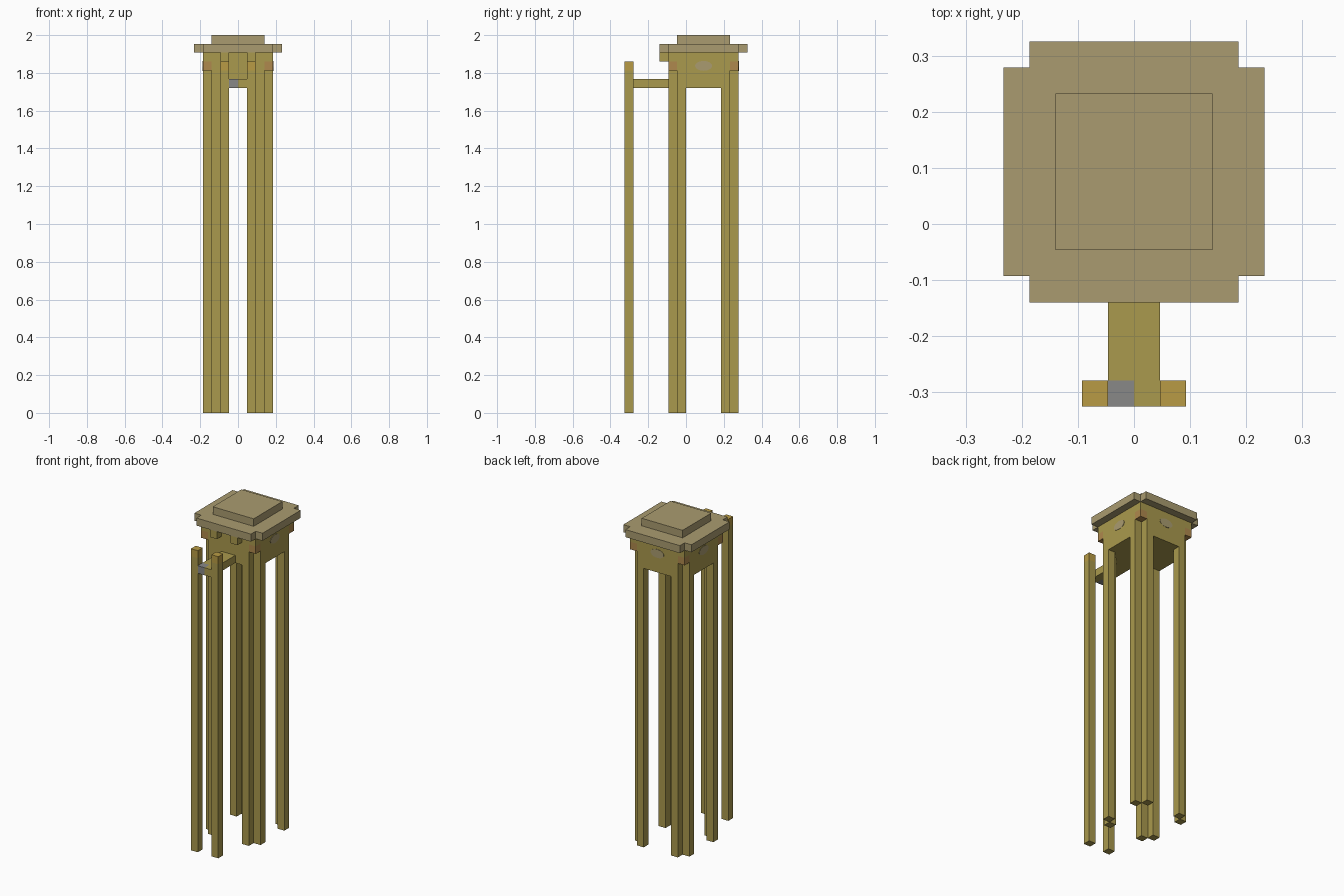
import bpy
import bmesh
import math

old = bpy.data.objects.get("Cube")
if old:
    bpy.data.objects.remove(old, do_unlink=True)

U = 2 / 43      # one block of the block grid
CY = 2          # centre of the house along y, in blocks


def material(name, rgb):
    m = bpy.data.materials.new(name)
    m.diffuse_color = (*rgb, 1)
    m.use_nodes = True
    m.node_tree.nodes["Principled BSDF"].inputs["Base Color"].default_value = (*rgb, 1)
    return m


OLIVE = material("olive wood", (0.40, 0.32, 0.075))
TAN = material("tan roof", (0.40, 0.33, 0.16))
AMBER = material("amber wood", (0.48, 0.33, 0.06))
RUST = material("rust wood", (0.43, 0.25, 0.075))
GREY = material("grey stone", (0.25, 0.25, 0.245))


def prism(name, outline, z0, z1, mat):
    """Extrude an outline given in blocks from z0 to z1."""
    bm = bmesh.new()
    base = bm.faces.new([bm.verts.new((x * U, y * U, z0 * U)) for x, y in outline])
    top = bmesh.ops.extrude_face_region(bm, geom=[base])["geom"]
    verts = [v for v in top if isinstance(v, bmesh.types.BMVert)]
    bmesh.ops.translate(bm, verts=verts, vec=(0, 0, (z1 - z0) * U))
    bmesh.ops.recalc_face_normals(bm, faces=bm.faces)
    mesh = bpy.data.meshes.new(name)
    bm.to_mesh(mesh)
    bm.free()
    mesh.materials.append(mat)
    obj = bpy.data.objects.new(name, mesh)
    bpy.context.collection.objects.link(obj)
    return obj


def box(name, x0, x1, y0, y1, z0, z1, mat):
    x0, x1 = sorted((x0, x1))
    y0, y1 = sorted((y0, y1))
    return prism(name, [(x0, y0), (x1, y0), (x1, y1), (x0, y1)], z0, z1, mat)


def notched(name, r, z0, z1, mat):
    """Square of half width r with one block cut from each corner."""
    k = r - 1
    pts = [(-k, -r), (k, -r), (k, -k), (r, -k), (r, k), (k, k),
           (k, r), (-k, r), (-k, k), (-r, k), (-r, -k), (-k, -k)]
    return prism(name, [(x, y + CY) for x, y in pts], z0, z1, mat)


# House body and stepped roof
notched("house_body", 4, 37, 41, OLIVE)
notched("roof_slab", 5, 41, 42, TAN)
box("roof_cap", -3, 3, CY - 3, CY + 3, 42, 43, TAN)

# Corner blocks, each with a pair of legs touching diagonally below
for sx, side in ((1, "left"), (-1, "right")):
    for sy, end in ((1, "back"), (-1, "front")):
        tag = f"{end}_{side}"

        def cell(name, i, j, z0, z1, mat):
            box(f"{name}_{tag}", sx * i, sx * (i + 1),
                CY + sy * j, CY + sy * (j + 1), z0, z1, mat)

        cell("corner_bracket", 3, 3, 39, 40, RUST)
        cell("corner_block", 3, 3, 40, 41, OLIVE)
        cell("end_leg", 2, 3, 0, 37, OLIVE)
        cell("side_leg", 3, 2, 0, 37, OLIVE)

    # Front posts and the small blocks under the front eave
    box(f"front_post_{side}", sx, sx * 2, -7, -6, 0, 39, OLIVE)
    box(f"front_post_head_{side}", sx, sx * 2, -7, -6, 39, 40, AMBER)
    box(f"eave_block_{side}", sx, sx * 2, -3, -2, 40, 41, OLIVE)

# Bridge between the house and the front posts
box("bridge", -1, 1, -6, -2, 37, 38, OLIVE)
box("bridge_end_left", 0, 1, -7, -6, 37, 38, OLIVE)
box("bridge_end_right", -1, 0, -7, -6, 37, 38, GREY)

# Oval painted windows on the sides and back
for name, angle in (("left", 0), ("back", math.pi / 2), ("right", math.pi)):
    bpy.ops.mesh.primitive_cylinder_add(vertices=24, radius=1, depth=1)
    window = bpy.context.object
    window.name = f"window_{name}"
    window.scale = (0.026, 0.045, 0.004)
    window.rotation_euler = (0, math.pi / 2, angle)
    window.location = (4 * U * math.cos(angle), (CY + 4 * math.sin(angle)) * U, 39.5 * U)
    window.data.materials.append(TAN)
